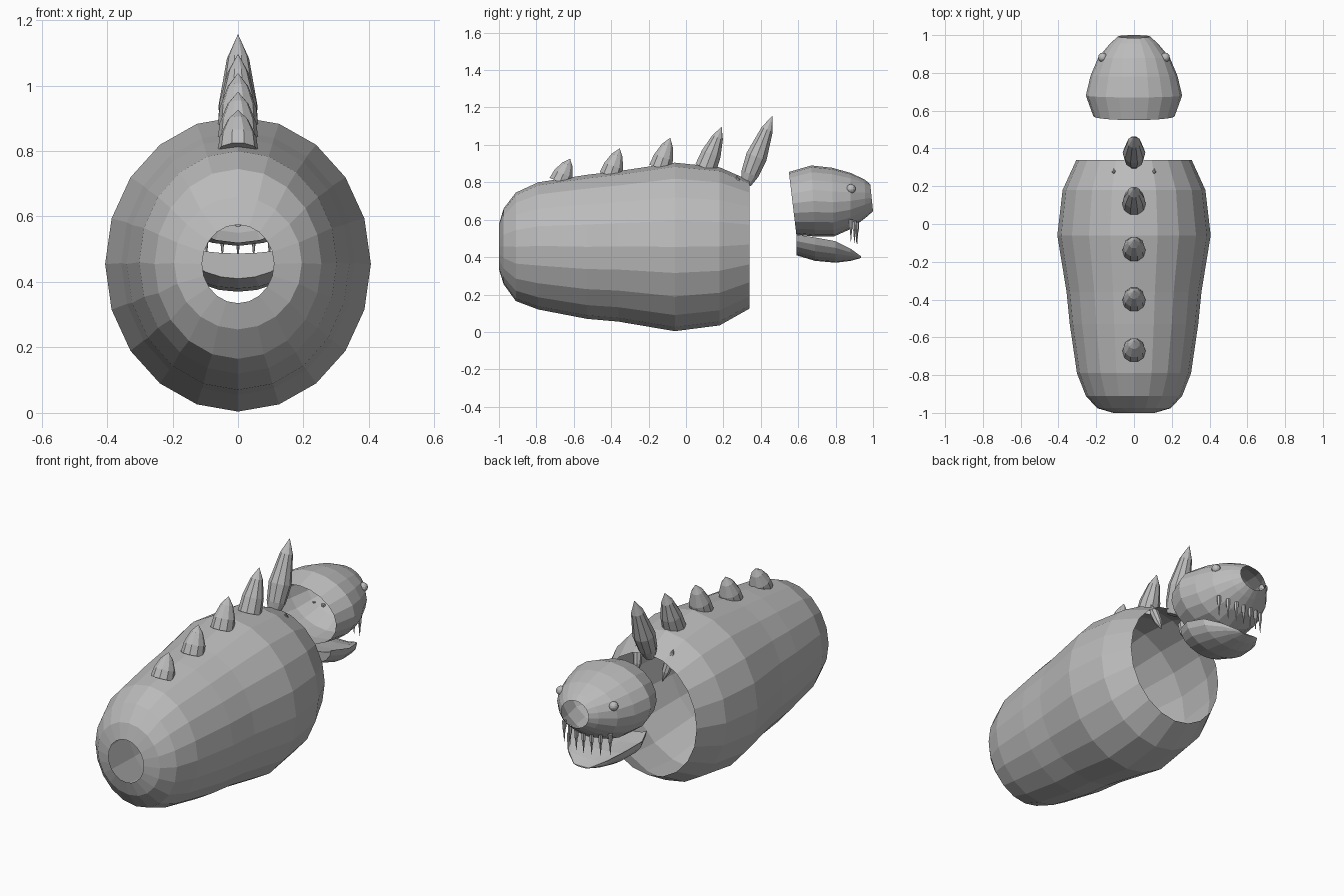
import bpy, bmesh, math
from mathutils import Vector

cube = bpy.data.objects.get("Cube")
if cube:
    bpy.data.objects.remove(cube, do_unlink=True)

GREY = (0.5, 0.5, 0.5, 1)
grey = bpy.data.materials.new("plain grey")
grey.use_nodes = True
grey.diffuse_color = GREY
grey.node_tree.nodes["Principled BSDF"].inputs["Base Color"].default_value = GREY


def finish(name, bm):
    bmesh.ops.recalc_face_normals(bm, faces=bm.faces)
    mesh = bpy.data.meshes.new(name)
    bm.to_mesh(mesh)
    bm.free()
    mesh.materials.append(grey)
    obj = bpy.data.objects.new(name, mesh)
    bpy.context.collection.objects.link(obj)
    return obj


def skin(name, rings, cap=False):
    """Join successive rings of points with quads."""
    bm = bmesh.new()
    loops = [[bm.verts.new(p) for p in ring] for ring in rings]
    n = len(loops[0])
    for a, b in zip(loops, loops[1:]):
        for i in range(n):
            j = (i + 1) % n
            bm.faces.new((a[i], a[j], b[j], b[i]))
    if cap:
        bm.faces.new(loops[0])
        bm.faces.new(loops[-1])
    return finish(name, bm)


def oval(y_top, z_top, y_bot, z_bot, rx, n=20):
    """Upright oval ring between a top point and a bottom point."""
    ring = []
    for i in range(n):
        a = math.tau * i / n
        t = (1 + math.cos(a)) / 2
        ring.append((rx * math.sin(a), y_bot + (y_top - y_bot) * t,
                     z_bot + (z_top - z_bot) * t))
    return ring


def spike(name, base, tip, profile, n=10):
    """Turned spike; the profile lists (fraction along, radius)."""
    base, tip = Vector(base), Vector(tip)
    axis = tip - base
    q = axis.to_track_quat('Z', 'Y')
    rings = []
    for t, r in profile:
        rings.append([base + axis * t + q @ Vector((r * math.cos(math.tau * i / n),
                      r * math.sin(math.tau * i / n), 0)) for i in range(n)])
    return skin(name, rings, cap=True)


# Body: barrel open at both ends (y, top z, bottom z, half width)
body = [(-1, .575, .335, .11), (-.975, .66, .255, .195), (-.91, .745, .165, .255),
        (-.79, .80, .12, .302), (-.53, .84, .07, .34), (-.36, .86, .055, .357),
        (-.06, .905, .004, .406), (.18, .88, .035, .378), (.34, .81, .125, .305)]
skin("body", [oval(y, zt, y, zb, rx) for y, zt, zb, rx in body])

# Head: open at the neck and the snout
head = [(.55, .855, .59, .52, .215), (.67, .89, .69, .51, .255),
        (.78, .878, .79, .51, .23), (.88, .85, .88, .55, .19),
        (.955, .815, .96, .61, .125), (.985, .79, 1.0, .645, .085)]
skin("head", [oval(*r) for r in head])


# Lower jaw: bowl with a dished top (y, rim z, bottom z, half width)
def jaw_ring(y, rim, low, rx, n=20):
    ring = []
    for i in range(n):
        a = math.tau * i / n
        depth = rim - low
        s = math.sin(a)
        ring.append((rx * math.cos(a), y, rim + (depth * s if s < 0 else -depth * .3 * s)))
    return ring


jaw = [(.59, .52, .41, .17), (.69, .505, .38, .21), (.80, .485, .37, .185),
       (.88, .445, .38, .125), (.935, .405, .395, .05)]
skin("lower_jaw", [jaw_ring(*r) for r in jaw], cap=True)

# Back spikes, growing towards the head
short = [(0, .062), (.35, .056), (.75, .032), (1, .001)]
tall = [(0, .03), (.15, .05), (.4, .06), (.8, .034), (1, .001)]
for k, (y, z, lean, tip_z) in enumerate([(-.675, .80, .055, .925), (-.405, .835, .05, .98),
                                         (-.14, .875, .055, 1.037), (.105, .875, .085, 1.095)]):
    spike(f"back_spike_{k + 1}", (0, y, z), (0, y + lean, tip_z), short)
spike("neck_spike", (0, .32, .79), (0, .462, 1.155), tall)

# Small fins hanging inside the neck opening
fin = [(0, .002), (.35, .026), (.7, .022), (1, .002)]
for side, s in (("left", 1), ("right", -1)):
    spike(f"{side}_inner_fin", (s * .11, .27, .835), (s * .08, .325, .67), fin, 8)

    # Eyes
    bm = bmesh.new()
    bmesh.ops.create_uvsphere(bm, u_segments=12, v_segments=8, radius=.025)
    bmesh.ops.translate(bm, verts=bm.verts, vec=(s * .165, .882, .765))
    finish(f"{side}_eye", bm)

# Upper teeth: broad roots with thin points, set along the front of the mouth
tooth = [(0, .012), (.35, .011), (.45, .007), (1, .001)]
for k in range(-3, 4):
    x = k * .048
    y = .915 - 1.6 * x * x
    top = .585 + .8 * x * x
    spike(f"tooth_{k + 4}", (x, y, top), (x, y, .47 + .6 * x * x), tooth, 6)
